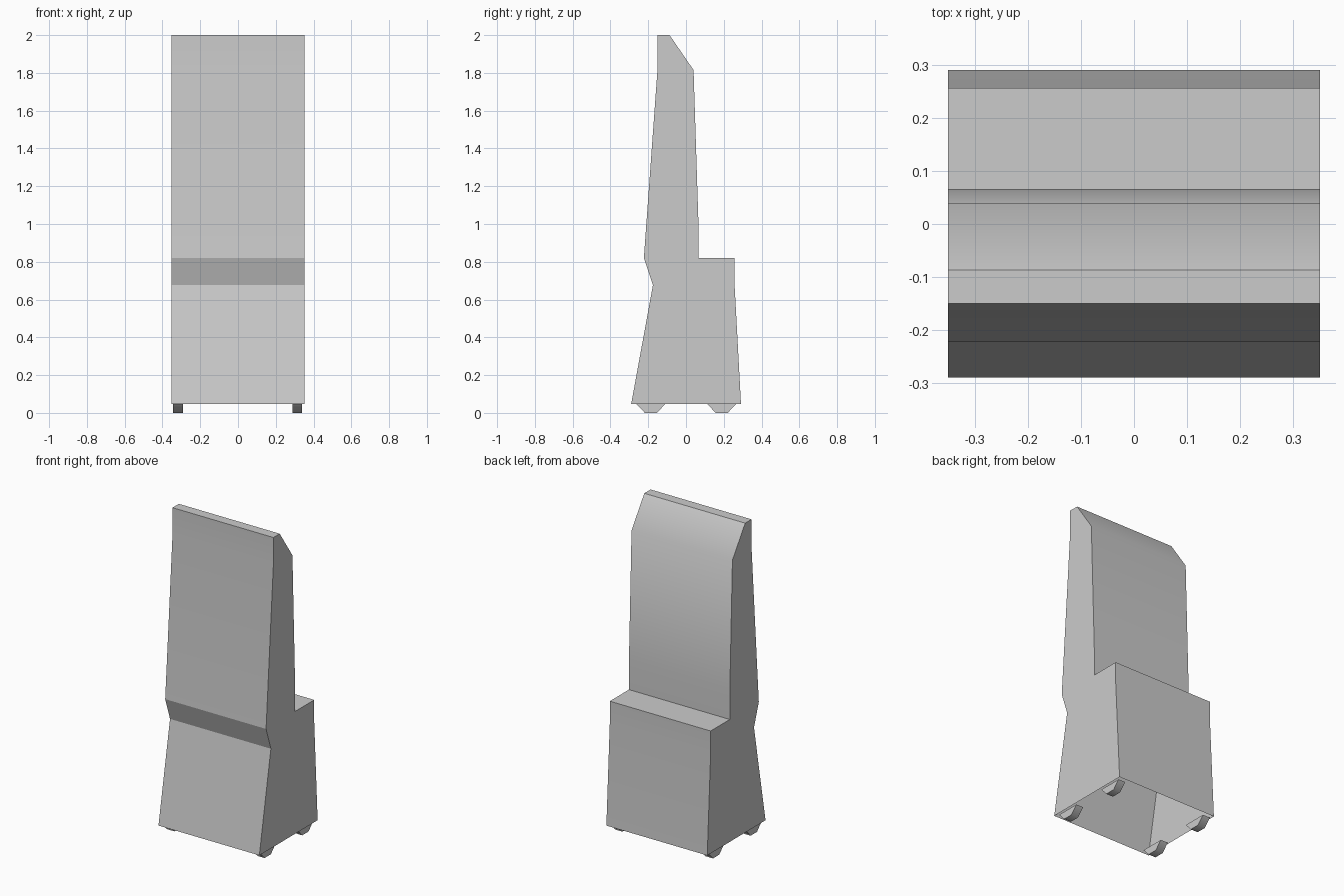
import bpy, bmesh

if "Cube" in bpy.data.objects:
    bpy.data.objects.remove(bpy.data.objects["Cube"])


def extrude_profile(name, profile, x0, x1, soft=()):
    """Side profile (y, z) swept from x0 to x1, left open between last and first point.
    Bends listed in soft are smooth shaded, all others stay sharp."""
    bm = bmesh.new()
    left = [bm.verts.new((x0, y, z)) for y, z in profile]
    right = [bm.verts.new((x1, y, z)) for y, z in profile]
    bm.faces.new(left)
    bm.faces.new(right[::-1])
    for i in range(len(profile) - 1):
        bm.faces.new((left[i], right[i], right[i + 1], left[i + 1])).smooth = True
    soft_edges = {frozenset((left[i], right[i])) for i in soft}
    for e in bm.edges:
        e.smooth = frozenset(e.verts) in soft_edges
    bmesh.ops.recalc_face_normals(bm, faces=bm.faces)
    # an open strip can be judged inside out: the +x cap must face +x
    bm.normal_update()
    caps = [f for f in bm.faces if all(v in right for v in f.verts)]
    if caps[0].normal.x < 0:
        bmesh.ops.reverse_faces(bm, faces=bm.faces)
    mesh = bpy.data.meshes.new(name)
    bm.to_mesh(mesh)
    bm.free()
    obj = bpy.data.objects.new(name, mesh)
    bpy.context.collection.objects.link(obj)
    return obj


# Cabinet body: hollow shell, open underneath
body = [(-0.29, 0.048), (-0.175, 0.677), (-0.223, 0.82), (-0.15, 1.83),
        (-0.15, 2.0), (-0.087, 2.0), (0.04, 1.815), (0.066, 1.0),
        (0.066, 0.82), (0.257, 0.82), (0.257, 0.68), (0.291, 0.048)]
extrude_profile("cabinet_body", body, -0.352, 0.352, soft=(3, 6, 7, 10))

# Four castor feet at the corners, lower part of an octagon
foot = [(-0.077, 0.048), (-0.032, 0.0), (0.032, 0.0), (0.077, 0.048)]
for side, x0, x1 in (("left", -0.343, -0.292), ("right", 0.289, 0.338)):
    for end, yc in (("front", -0.186), ("back", 0.189)):
        extrude_profile(f"foot_{end}_{side}", [(y + yc, z) for y, z in foot],
                        x0, x1, soft=(1, 2))
